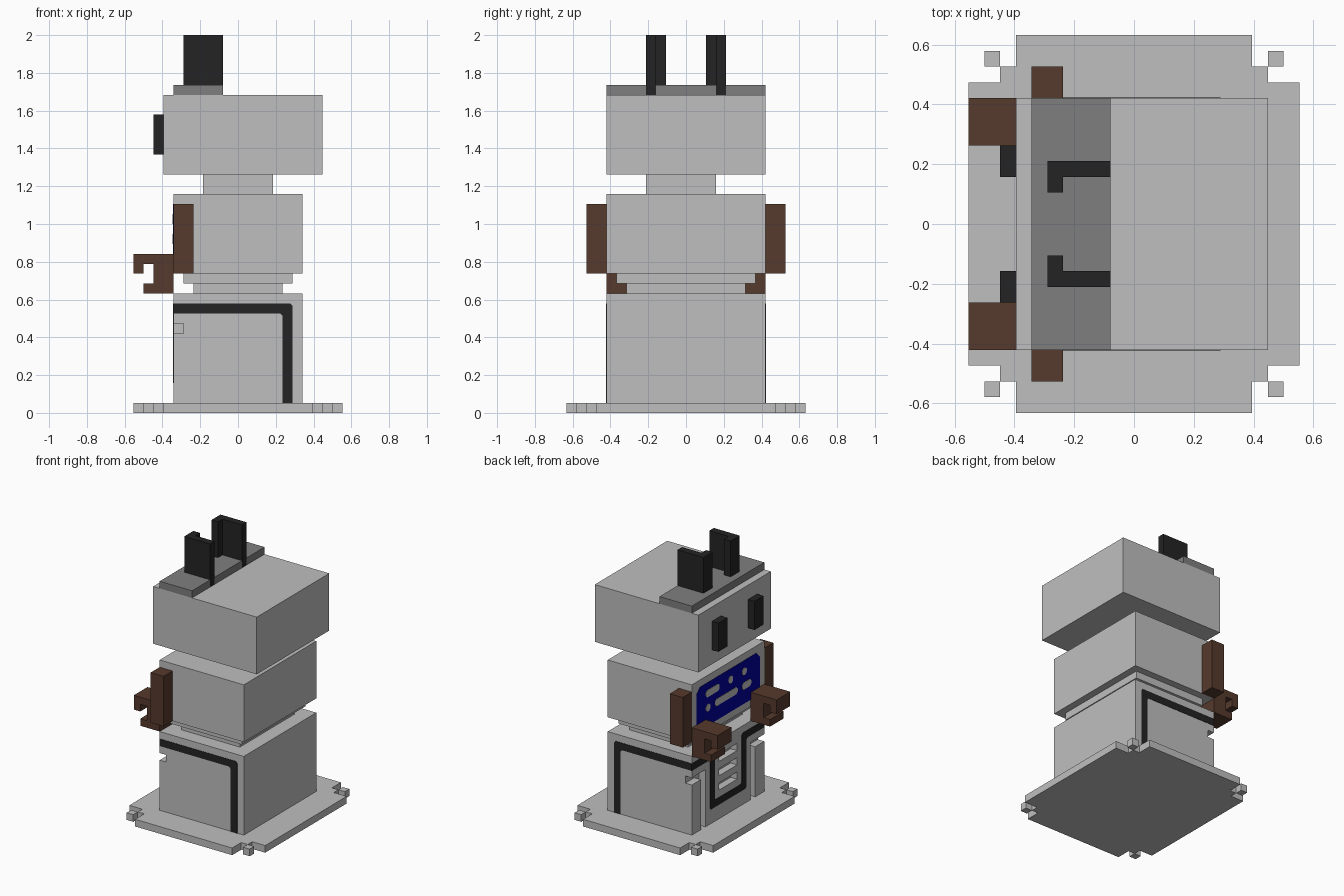
import bpy, bmesh
from mathutils import Vector

U = 1 / 19  # one block

cube = bpy.data.objects.get("Cube")
if cube:
    bpy.data.objects.remove(cube, do_unlink=True)


def material(name, rgb):
    m = bpy.data.materials.new(name)
    m.use_nodes = True
    m.diffuse_color = (*rgb, 1)
    m.node_tree.nodes["Principled BSDF"].inputs["Base Color"].default_value = (*rgb, 1)
    return m


SILVER = material("silver", (0.521, 0.521, 0.521))
GREY = material("mid grey", (0.213, 0.213, 0.213))
BLACK = material("black", (0.017, 0.017, 0.017))
BROWN = material("brown", (0.093, 0.042, 0.026))
BLUE = material("screen blue", (0.0, 0.0, 0.33))


def prism(name, pts, axis, lo, hi, mat):
    """Extrude a flat outline (in blocks) along an axis from lo to hi."""
    place = {"x": lambda a, b, h: (h, a, b),
             "y": lambda a, b, h: (a, h, b),
             "z": lambda a, b, h: (a, b, h)}[axis]
    bm = bmesh.new()
    face = bm.faces.new([bm.verts.new(Vector(place(a, b, lo)) * U) for a, b in pts])
    top = bmesh.ops.extrude_face_region(bm, geom=[face])["geom"]
    bmesh.ops.translate(bm, vec=Vector(place(0, 0, hi - lo)) * U,
                        verts=[v for v in top if isinstance(v, bmesh.types.BMVert)])
    bmesh.ops.recalc_face_normals(bm, faces=bm.faces)
    me = bpy.data.meshes.new(name)
    bm.to_mesh(me)
    bm.free()
    me.materials.append(mat)
    ob = bpy.data.objects.new(name, me)
    bpy.context.collection.objects.link(ob)
    return ob


def rect(a0, a1, b0, b1):
    return [(a0, b0), (a1, b0), (a1, b1), (a0, b1)]


def box(name, x, y, z, mat):
    return prism(name, rect(*x, *y), "z", *z, mat)


def chamfer(pts, c, skip=()):
    """Cut the corners of an outline by c, apart from the skipped ones."""
    out = []
    for i, p in enumerate(pts):
        p = Vector(p)
        if i in skip:
            out.append(p)
            continue
        for q in (pts[i - 1], pts[(i + 1) % len(pts)]):
            out.append(p + (Vector(q) - p).normalized() * c)
    return out


def flip(pts, s):
    return [(a * s, b) for a, b in pts]


def carve(target, cutter):
    mod = target.modifiers.new("carve", "BOOLEAN")
    mod.operation, mod.solver, mod.object = "DIFFERENCE", "EXACT", cutter
    cutter.hide_render = True
    bpy.context.view_layer.objects.active = target
    bpy.ops.object.modifier_apply(modifier=mod.name)
    bpy.data.objects.remove(cutter, do_unlink=True)


# Base plate with stepped corners and loose corner blocks
quarter = [(10.5, 9), (8.5, 9), (8.5, 10), (7.5, 10), (7.5, 12)]
right_half = [(x, -y) for x, y in reversed(quarter)] + quarter
prism("base_plate", right_half + [(-x, -y) for x, y in right_half], "z", 0, 1, SILVER)
for sx in (-1, 1):
    for sy in (-1, 1):
        box("base_corner", sorted((8.5 * sx, 9.5 * sx)), sorted((10 * sy, 11 * sy)), (0, 1), SILVER)

# Lower body with side grooves and vent slots carved in its face
lower = box("lower_body", (-6.5, 6.5), (-8, 8), (1, 12), SILVER)
for s in (-1, 1):
    groove = [(5, 0.5), (6, 0.5), (6, 8), (9, 8), (9, 9), (5, 9)]
    carve(lower, prism("groove_cutter", flip(groove, s), "x", -7.5, -5.5, SILVER))
for z in (5, 7, 9):
    carve(lower, prism("slot_cutter", rect(-2, 2, z, z + 1), "x", -7.5, -5.5, SILVER))

# Black trim: an angle on each side, and a dipping band across the face
T = 0.05
angle = [(-6.5, 10), (4.5, 10), (4.5, 1), (5.5, 1), (5.5, 11), (-6.5, 11)]
for s in (-1, 1):
    prism("side_trim", chamfer(angle, 0.25, (0, 2, 3, 5)), "y", 8 * s, (8 + T) * s, BLACK)
half = [(-8, 11), (-8, 10), (-4, 10), (-4, 3)]
inner = [(-3, 4), (-3, 11)]
dip = half + flip(half[::-1], -1) + flip(inner, -1) + inner[::-1]
# order: outer path left to right, then inner path back
dip = half + flip(half[::-1], -1) + [(3, 11), (3, 4), (-3, 4), (-3, 11)]
prism("face_trim", chamfer(dip, 0.25, (0, 1, 6, 7)), "x", -6.5 - T, -6.5, BLACK)

# Waist, torso, neck and head
box("waist_lower", (-4.5, 4.5), (-6, 6), (12, 13), SILVER)
box("waist_upper", (-5.5, 5.5), (-7, 7), (13, 14), SILVER)
box("torso", (-6.5, 6.5), (-8, 8), (14, 22), SILVER)
box("neck", (-3.5, 3.5), (-4, 3), (22, 24), SILVER)
box("head", (-7.5, 8.5), (-8, 8), (24, 32), SILVER)

# Chest screen with pale marks
prism("chest_screen", chamfer(rect(-7, 7, 15, 21), 0.8), "x", -6.5 - T, -6.5, BLUE)
marks = [(2, 5, 19), (-1, 0, 19), (-4, -3, 19), (4, 5, 17), (-2, 3, 17), (-5, -3, 17)]
for a, b, z in marks:
    prism("screen_mark", chamfer(rect(a, b, z, z + 1), 0.3), "x", -6.5 - 2 * T, -6.5, SILVER)

# Crown plate, notched where the ears pass through
notch = [(-1.5, 3), (-5.5, 3), (-5.5, 4), (-1.5, 4), (-1.5, 8), (-6.5, 8)]
prism("crown_plate", [(x, -y) for x, y in reversed(notch)] + notch, "z", 32, 33, GREY)

# Paired parts: ears, eyes, arms and hooked hands
ear = [(-5.5, 2), (-4.5, 2), (-4.5, 3), (-1.5, 3), (-1.5, 4), (-5.5, 4)]
hook = [(-6.5, 12), (-6.5, 16), (-10.5, 16), (-10.5, 14), (-9.5, 14), (-9.5, 15),
        (-8.5, 15), (-8.5, 13), (-9.5, 13), (-9.5, 12)]
for side, s in (("left", 1), ("right", -1)):
    prism(side + "_ear", [(x, y * s) for x, y in ear], "z", 32, 38, BLACK)
    box(side + "_eye", (-8.5, -7.5), sorted((3 * s, 5 * s)), (26, 30), BLACK)
    box(side + "_arm", (-6.5, -4.5), sorted((8 * s, 10 * s)), (14, 21), BROWN)
    prism(side + "_hand", hook, "y", *sorted((5 * s, 8 * s)), BROWN)
